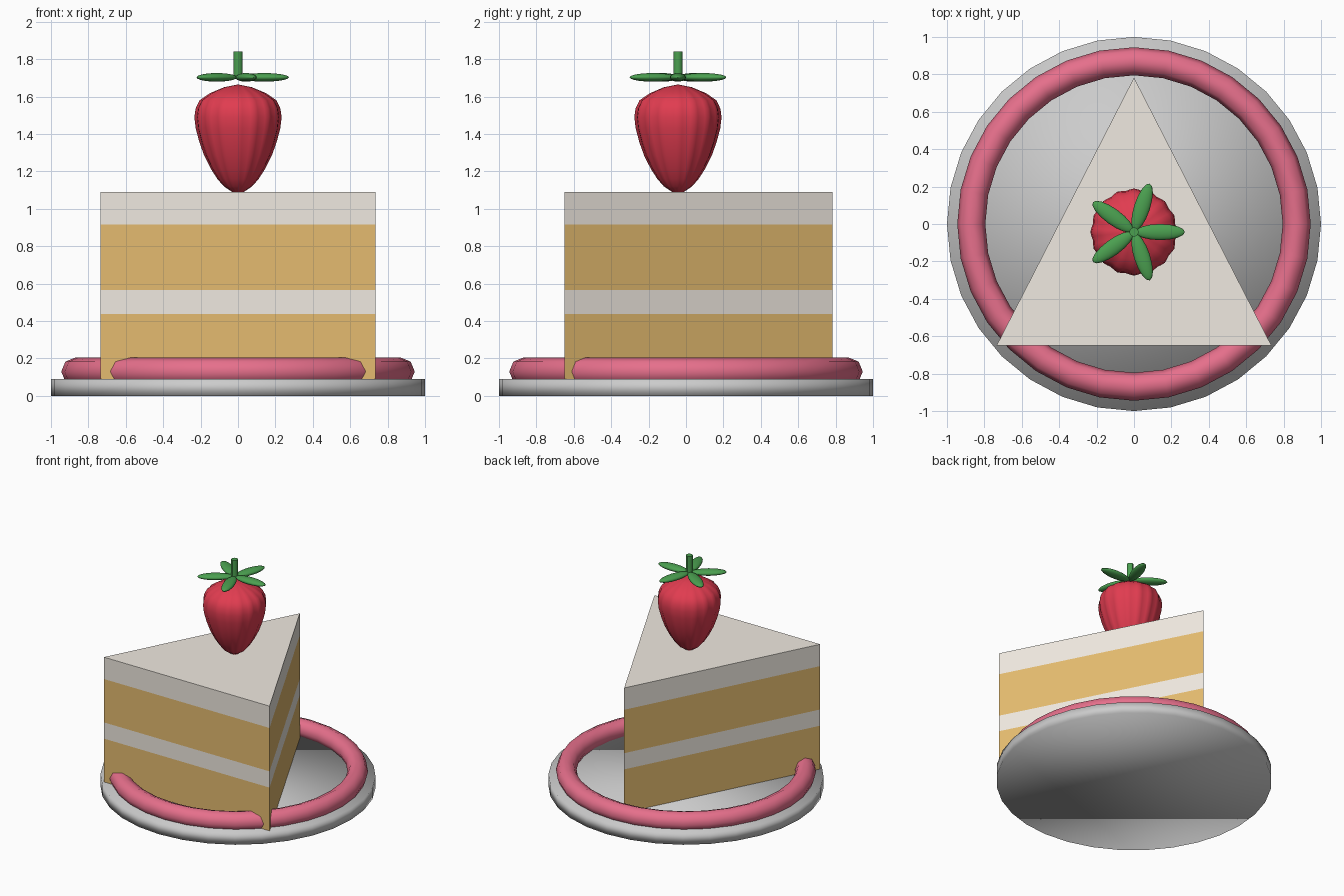
import bpy, bmesh
from math import cos, sin, pi, radians

if "Cube" in bpy.data.objects:
    bpy.data.objects.remove(bpy.data.objects["Cube"])

def material(name, rgb):
    m = bpy.data.materials.new(name)
    m.diffuse_color = (*rgb, 1)
    m.use_nodes = True
    m.node_tree.nodes["Principled BSDF"].inputs["Base Color"].default_value = m.diffuse_color
    return m

SPONGE = material("sponge", (0.78, 0.50, 0.16))
CREAM = material("cream", (0.87, 0.82, 0.75))
PINK = material("pink_icing", (0.79, 0.16, 0.26))
RED = material("berry_red", (0.75, 0.045, 0.08))
GREEN = material("leaf_green", (0.07, 0.35, 0.08))

def finish(name, mat=None, smooth=True):
    o = bpy.context.object
    o.name = name
    if mat:
        o.data.materials.append(mat)
    if smooth:
        bpy.ops.object.shade_smooth()
    return o

def from_bmesh(name, bm, mat, smooth):
    bmesh.ops.recalc_face_normals(bm, faces=bm.faces)
    me = bpy.data.meshes.new(name)
    bm.to_mesh(me)
    bm.free()
    o = bpy.data.objects.new(name, me)
    bpy.context.collection.objects.link(o)
    me.materials.append(mat)
    for p in me.polygons:
        p.use_smooth = smooth
    return o

# plate and icing ring
bpy.ops.mesh.primitive_cylinder_add(vertices=32, radius=1, depth=0.09, location=(0, 0, 0.045))
finish("plate")
bpy.ops.mesh.primitive_torus_add(major_segments=32, minor_segments=8, major_radius=0.87,
                                 minor_radius=0.075, location=(0, 0, 0.13))
finish("icing_ring", PINK)

# stacked triangular cake layers
WEDGE = [(-0.735, -0.65), (0.735, -0.65), (0, 0.783)]
for name, z0, z1, mat in [("lower_sponge", 0.09, 0.437, SPONGE), ("cream_filling", 0.437, 0.567, CREAM),
                          ("upper_sponge", 0.567, 0.915, SPONGE), ("cream_top", 0.915, 1.09, CREAM)]:
    bm = bmesh.new()
    base = bm.faces.new([bm.verts.new((x, y, z0)) for x, y in WEDGE])
    top = bmesh.ops.extrude_face_region(bm, geom=[base])["geom"]
    bmesh.ops.translate(bm, vec=(0, 0, z1 - z0), verts=[v for v in top if isinstance(v, bmesh.types.BMVert)])
    if len(bm.faces) == 4:
        bm.faces.new([bm.verts[i] for i in range(3)])
    from_bmesh(name, bm, mat, False)

# fluted strawberry
CY = -0.043
PROFILE = [(0.03, 1.09), (0.075, 1.12), (0.11, 1.16), (0.145, 1.215), (0.18, 1.285), (0.205, 1.355),
           (0.225, 1.43), (0.232, 1.49), (0.226, 1.535), (0.205, 1.58), (0.15, 1.618), (0.075, 1.65)]
N, LOBES = 64, 16
bm = bmesh.new()
rings = []
for r, z in PROFILE:
    ring = []
    for i in range(N):
        a = 2 * pi * i / N
        k = r * (0.985 + 0.02 * cos(LOBES * a))
        ring.append(bm.verts.new((k * cos(a), CY + k * sin(a), z)))
    rings.append(ring)
for lo, hi in zip(rings, rings[1:]):
    for i in range(N):
        j = (i + 1) % N
        bm.faces.new((lo[i], lo[j], hi[j], hi[i]))
for ring, z in ((rings[0], 1.085), (rings[-1], 1.665)):
    pole = bm.verts.new((0, CY, z))
    for i in range(N):
        bm.faces.new((ring[i], ring[(i + 1) % N], pole))
from_bmesh("strawberry", bm, RED, True)

# five leaves and a stem
for i in range(5):
    a = radians(72 * i)
    bpy.ops.mesh.primitive_uv_sphere_add(segments=16, ring_count=10, radius=1,
                                         location=(0.14 * cos(a), CY + 0.14 * sin(a), 1.703),
                                         rotation=(0, 0, a))
    bpy.context.object.scale = (0.132, 0.043, 0.023)
    finish(f"leaf_{i + 1}", GREEN)
bpy.ops.mesh.primitive_cylinder_add(vertices=12, radius=0.025, depth=0.14, location=(0, CY, 1.77))
finish("stem", GREEN)
bpy.ops.object.shade_smooth_by_angle()
